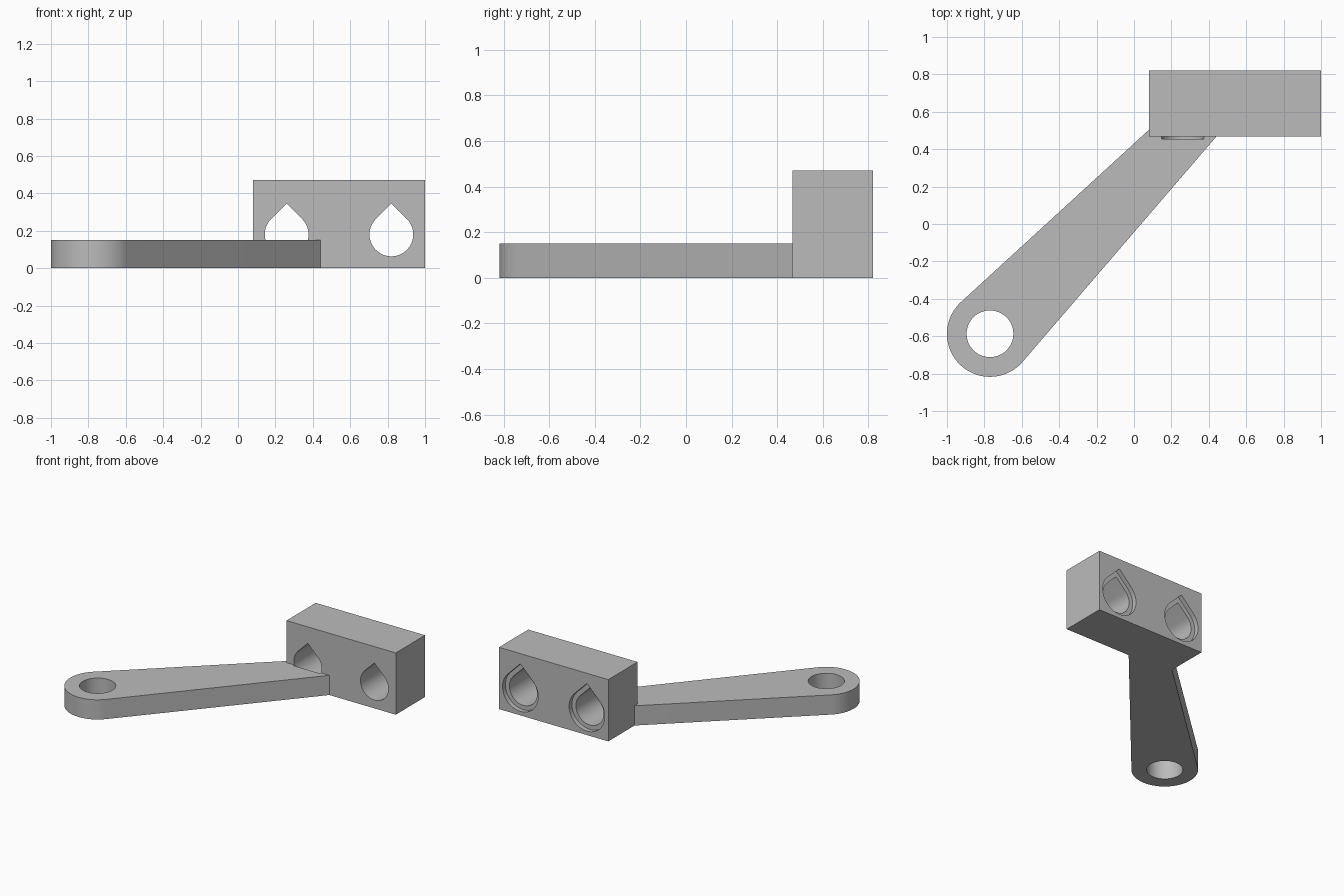
import bpy
import bmesh
from math import sin, cos, pi, radians, sqrt
from mathutils import Vector

cube = bpy.data.objects.get("Cube")
if cube:
    bpy.data.objects.remove(cube, do_unlink=True)

grey = bpy.data.materials.new("plain grey")
grey.use_nodes = True
colour = (0.5, 0.5, 0.5, 1)
grey.diffuse_color = colour
grey.node_tree.nodes["Principled BSDF"].inputs["Base Color"].default_value = colour


def prism(name, outline, start, sweep):
    """Extrude a closed outline, placed by the function start, along sweep."""
    bm = bmesh.new()
    face = bm.faces.new([bm.verts.new(start(a, b)) for a, b in outline])
    grown = bmesh.ops.extrude_face_region(bm, geom=[face])["geom"]
    bmesh.ops.translate(bm, vec=Vector(sweep),
                        verts=[v for v in grown if isinstance(v, bmesh.types.BMVert)])
    bmesh.ops.recalc_face_normals(bm, faces=bm.faces)
    mesh = bpy.data.meshes.new(name)
    bm.to_mesh(mesh)
    bm.free()
    mesh.materials.append(grey)
    obj = bpy.data.objects.new(name, mesh)
    bpy.context.collection.objects.link(obj)
    return obj


def arc(cx, cy, r, first, last, steps):
    angles = [radians(first + (last - first) * i / steps) for i in range(steps + 1)]
    return [(cx + r * cos(a), cy + r * sin(a)) for a in angles]


def combine(target, tool, operation):
    """Apply a boolean and drop its tool."""
    mod = target.modifiers.new("join", "BOOLEAN")
    mod.operation, mod.object, mod.solver = operation, tool, "EXACT"
    bpy.context.view_layer.objects.active = target
    bpy.ops.object.modifier_apply(modifier=mod.name)
    bpy.data.objects.remove(tool, do_unlink=True)


def flat(z):
    return lambda a, b: (a, b, z)


def upright(y):
    return lambda a, b: (a, y, b)


# Mounting block
x0, x1, front, back, height = 0.08, 1.0, 0.468, 0.82, 0.47
block = prism("lever_bracket", [(x0, front), (x1, front), (x1, back), (x0, back)],
              flat(0), (0, 0, height))

# Tapered arm with a rounded end, running into the block
px, py, end_y = -0.77, -0.587, 0.56
outline = arc(px, py, 0.23, 132.5, 319.3, 48)
lx, ly = outline[0]
rx, ry = outline[-1]
slope_l, slope_r = radians(42.5), radians(49.3)
bend = front + 0.04
left_x = lx + (bend - ly) * cos(slope_l) / sin(slope_l)
right_x = rx + (front - ry) * cos(slope_r) / sin(slope_r)
outline += [(right_x, front), (right_x, end_y), (left_x + 0.03, end_y), (left_x, bend)]
arm = prism("arm", outline, flat(0), (0, 0, 0.15))
combine(block, arm, "UNION")

# Round pivot hole
pivot = prism("pivot_cutter", arc(px, py, 0.125, 0, 352.5, 47), flat(-0.1), (0, 0, 0.4))
combine(block, pivot, "DIFFERENCE")

# Teardrop bores with a wider shallow recess at the back
for cx in (0.26, 0.82):
    for r, y in ((0.117, 0.455), (0.15, back - 0.035)):
        drop = arc(cx, 0.18, r, 135, 405, 40) + [(cx, 0.18 + r * sqrt(2))]
        cutter = prism("bore_cutter", drop, upright(y), (0, 0.6, 0))
        combine(block, cutter, "DIFFERENCE")

bpy.ops.object.select_all(action="DESELECT")
block.select_set(True)
bpy.context.view_layer.objects.active = block
bpy.ops.object.shade_smooth_by_angle(angle=pi / 6)
